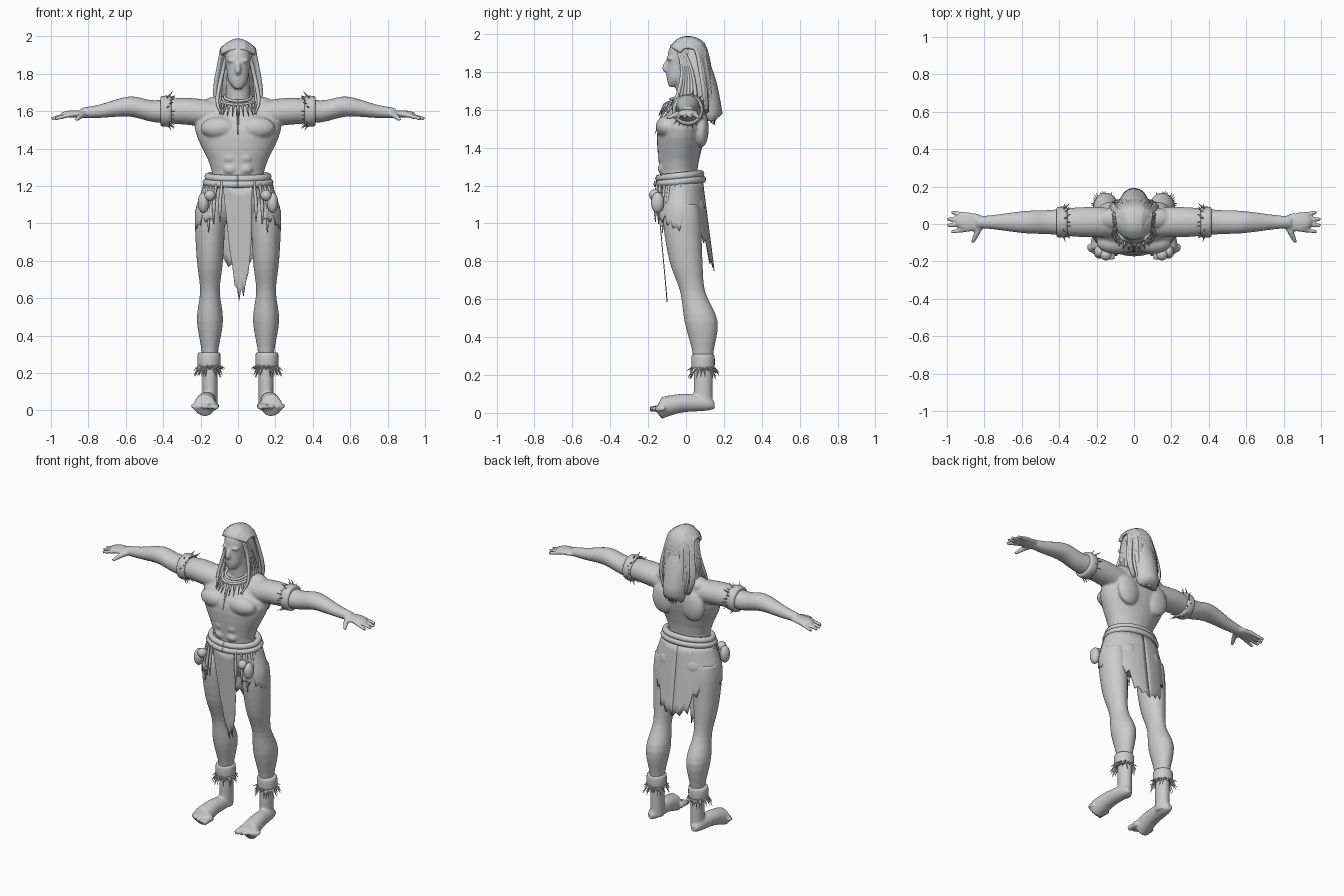
import bpy, bmesh, math, random
from math import sin, cos, pi
from mathutils import Vector, Matrix

random.seed(4)
if "Cube" in bpy.data.objects:
    bpy.data.objects.remove(bpy.data.objects["Cube"])

shade = (.6, .6, .6, 1)
grey = bpy.data.materials.new("plain_grey")
grey.use_nodes = True
grey.diffuse_color = shade
grey.node_tree.nodes["Principled BSDF"].inputs["Base Color"].default_value = shade

X, Y, Z = Matrix.Identity(3)


def smooth_path(stations, steps):
    """Catmull-Rom interpolation of stations of any width."""
    path, last = [], len(stations) - 1
    for i in range(last):
        before, start, end, after = (stations[min(max(i + k, 0), last)] for k in (-1, 0, 1, 2))
        for step in range(steps):
            t = step / steps
            path.append([b + t * (c - a) / 2 + t * t * (a - 2.5 * b + 2 * c - d / 2)
                         + t ** 3 * (3 * (b - c) + d - a) / 2
                         for a, b, c, d in zip(before, start, end, after)])
    return path + [list(stations[-1])]


def tube(bm, stations, ref, axis=None, flat=1, sides=16, steps=4):
    """Loft elliptical rings through stations (x, y, z, radius[, second radius])."""
    path = smooth_path(stations, steps)
    angles = [2 * pi * k / sides for k in range(sides)]
    rings = []
    for i, point in enumerate(path):
        ahead, behind = path[min(i + 1, len(path) - 1)], path[max(i - 1, 0)]
        tangent = axis or Vector(ahead[:3]) - Vector(behind[:3])
        u = ref.cross(tangent).normalized()
        v = tangent.cross(u).normalized()
        centre, wide, deep = Vector(point[:3]), point[3], point[-1] * flat
        rings.append([bm.verts.new(centre + u * wide * cos(a) + v * deep * sin(a)) for a in angles])
    for ring, following in zip(rings, rings[1:]):
        for k in range(sides):
            n = (k + 1) % sides
            bm.faces.new((ring[k], ring[n], following[n], following[k]))
    bm.faces.new(rings[0][::-1])
    bm.faces.new(rings[-1])


def ball(bm, centre, radii):
    shape = Matrix.Translation(centre) @ Matrix.Diagonal((*radii, 1))
    bmesh.ops.create_uvsphere(bm, u_segments=20, v_segments=12, radius=1, matrix=shape)


def spike(bm, root, tip, radius):
    direction = Vector(tip) - Vector(root)
    ref = X if abs(direction.x) < direction.length * .7 else Z
    tube(bm, [(*root, radius), (*tip, radius / 9)], ref, sides=4, steps=1)


def finish(name, bm, mirror=True, smooth=True):
    mesh = bpy.data.meshes.new(name)
    bm.to_mesh(mesh)
    bm.free()
    mesh.materials.append(grey)
    mesh.polygons.foreach_set("use_smooth", [smooth] * len(mesh.polygons))
    obj = bpy.data.objects.new(name, mesh)
    bpy.context.collection.objects.link(obj)
    if mirror:
        obj.modifiers.new("mirror", "MIRROR").use_mirror_merge = False
    return obj


# Torso, neck, head and nose
body = bmesh.new()
torso = [(-.02, 1, .06, .06), (-.02, 1.1, .16, .1), (-.04, 1.28, .14, .1),
         (-.02, 1.5, .23, .13), (.02, 1.62, .18, .09), (.03, 1.67, .07, .06)]
head = [(-.07, 1.72, .02, .02), (-.05, 1.76, .05, .05), (-.03, 1.82, .06, .07),
        (-.01, 1.92, .07, .08), (0, 1.98, .03, .04)]
neck = [(.03, 1.58, .07), (0, 1.8, .06)]
for profile in (torso, head, neck):
    tube(body, [(0, *station) for station in profile], Y, axis=Z, sides=32)
tube(body, [(0, -.09, 1.87, .01), (0, -.11, 1.82, .016), (0, -.1, 1.8, .01)], X)

# Lips, brow, chest, shoulder muscle, back and seat
for centre, radii in [((0, -.094, 1.775), (.02, .01, .01)), ((.03, -.08, 1.87), (.03, .02, .01)),
                      ((.1, -.1, 1.51), (.1, .06, .06)), ((.1, .03, 1.63), (.1, .06, .05)),
                      ((.11, .08, 1.5), (.08, .04, .1)), ((.08, .04, 1.08), (.08, .06, .08))]:
    ball(body, centre, radii)
for row in range(3):
    ball(body, (.04, -.12, 1.29 + row * .06), (.04, .03, .03))

# Arm, palm, fingers and thumb
arm = [(.1, 1.58, .08), (.28, 1.6, .08), (.45, 1.6, .065), (.58, 1.625, .06), (.74, 1.6, .04), (.84, 1.59, .03)]
tube(body, [(x, .01, z, r) for x, z, r in arm], Z, axis=X, flat=.9, sides=24)
ball(body, (.87, .01, 1.585), (.08, .05, .02))
for finger in range(4):
    spread = 1.5 - finger
    tube(body, [(.88, .01 + spread * .025, 1.585, .014),
                (1 - .01 * spread ** 2, .01 + spread * .035, 1.56, .01)], Z, sides=10)
tube(body, [(.82, 0, 1.585, .02), (.84, -.05, 1.575, .016), (.865, -.1, 1.555, .01)], Z, sides=10)

# Leg, foot and toes
leg = [(-.02, 1.1, .07), (-.02, 1, .08), (0, .8, .07), (.035, .64, .053),
       (.08, .48, .07), (.09, .3, .042), (.09, .15, .04), (.09, .03, .04)]
tube(body, [(.15, y, z, r) for y, z, r in leg], Y, axis=-Z, flat=1.25, sides=24)
tube(body, [(.16, .15, .04, .02, .03), (.16, .1, .05, .04), (.17, -.03, .05, .05),
            (.18, -.15, .02, .06, .02)], Z, axis=-Y)
for toe in range(5):
    x, radius = .12 + .03 * toe, .02 - .002 * toe
    tube(body, [(x, -.11, .025, radius), (x, -.19 + .003 * toe ** 2, .02, radius * .8)], Z, sides=10)

body_object = finish("body", body)
fuse = body_object.modifiers.new("fuse", "REMESH")
fuse.mode, fuse.voxel_size, fuse.use_smooth_shade = "VOXEL", .0075, True
relax = body_object.modifiers.new("relax", "SMOOTH")
relax.factor, relax.iterations = .5, 3

# Hair: an inner mass under long locks
hair = bmesh.new()
tube(hair, [(0, 0, 1.98, .03), (0, .03, 1.9, .07), (0, .07, 1.75, .09, .06),
            (0, .13, 1.54, .07, .02)], Y, axis=-Z)
finish("hair_mass", hair, mirror=False)

locks = bmesh.new()
for strand in range(18):
    side = (strand + .5) / 18
    sink, stray = .05 * side ** 2, random.uniform(-.012, .012)
    # Over the crown from the brow, then down the back
    crown = [(.08 * side + .005 * a * side, .01 - (.1 - sink) * cos(a), 1.88 + (.1 - sink) * sin(a), .011)
             for a in (.5, 1.2, 2, 2.8)]
    tube(locks, crown + [(.12 * side + stray, .14 - sink, 1.7, .011),
                         (.09 * side + stray, .15 - sink, 1.51 + sink + abs(stray) * 4, .005)],
         X, sides=7, steps=3)
for strand in range(6):
    back, stray = strand / 5, random.uniform(-.01, .01)
    # From the temple over the shoulder
    tube(locks, [(.06, -.04 + .03 * back, 1.91, .008), (.085, -.02 + .05 * back, 1.8, .011),
                 (.105 + stray, -.05 + .1 * back, 1.66, .01),
                 (.09 + .05 * back, -.1 + .12 * back, 1.58 + stray, .004)], X, sides=7)
finish("hair_locks", locks)


def cord(bm, y, z, width, depth, radius, sag):
    """Closed cord around an ellipse, lower at the front by sag."""
    angles = [2 * pi * k / 24 for k in range(25)]
    tube(bm, [(width * sin(a), y - depth * cos(a), z - sag * cos(a), radius) for a in angles],
         Z, sides=8, steps=2)


# Necklace with teeth and a pendant
necklace = bmesh.new()
for drop in (0, .02):
    cord(necklace, -.01, 1.675 - drop, .07 + drop, .07 + drop, .009, .02)
for tooth in range(-4, 5):
    a = tooth * .27
    x, y, z = .09 * sin(a), -.02 - .09 * cos(a), 1.65 - .02 * cos(a)
    spike(necklace, (x, y, z), (x * 1.25, y - .035, z - .06), .009)
spike(necklace, (0, -.11, 1.62), (0, -.165, 1.47), .009)
finish("necklace", necklace, mirror=False)

# Belt of wound cords
belt = bmesh.new()
for drop in (0, .03):
    cord(belt, -.033, 1.25 - drop, .16 + drop / 3, .11 + drop / 3, .02, .012)
finish("belt", belt, mirror=False)


def cloth(name, surface, hem, columns, mirror):
    """Ragged hanging panel; surface(u, drop) gives points, hem(u) its length."""
    bm, rows, grid = bmesh.new(), 8, []
    for column in range(columns + 1):
        u = column / columns
        length = hem(u) - (column % 2) * random.uniform(.01, .07)
        grid.append([bm.verts.new(surface(u, length * k / rows)) for k in range(rows + 1)])
    for left, right in zip(grid, grid[1:]):
        for k in range(rows):
            bm.faces.new((left[k], left[k + 1], right[k + 1], right[k]))
    panel = finish(name, bm, mirror)
    panel.modifiers.new("thickness", "SOLIDIFY").thickness = .005


def skirt_surface(u, drop):
    a = pi * (.2 + .8 * u)
    width, depth = .18 + .05 * min(1, drop / .15), .12 + .13 * drop
    return width * sin(a), -.03 - depth * cos(a), 1.22 - drop


def skirt_hem(u):
    return .27 + .2 * u if u > .8 else .2 + .17 * u


def front_surface(u, drop):
    return (u - .5) * (.155 - .04 * drop), -.158 + .09 * drop, 1.21 - drop


def front_hem(u):
    return .63 - 1.6 * (u - .6) ** 2


cloth("hip_cloth", skirt_surface, skirt_hem, columns=22, mirror=True)
cloth("front_cloth", front_surface, front_hem, columns=11, mirror=False)

# Pouches and feathers hung from the belt
trim = bmesh.new()
ball(trim, (.185, -.15, 1.11), (.03, .035, .055))
ball(trim, (.15, -.165, 1.15), (.03, .03, .03))
for feather in range(6):
    a, length = .5 + .2 * feather, random.uniform(.16, .28)
    x, y = .2 * sin(a), -.03 - .15 * cos(a)
    tube(trim, [(x * .9, y + .01, 1.22, .006), (x, y, 1.2 - length / 2, .01, .018),
                (x, y, 1.2 - length, .002)], X, sides=8)
finish("belt_trim", trim)

# Arm band and ankle cuff, each with a fringe of fur
ankle, upper_arm = Vector((.155, .09, .27)), Vector((.385, .01, 1.6))
bands, fur = bmesh.new(), bmesh.new()


def cuff(centre, axis, ref, radius, half):
    tube(bands, [(*(centre + axis * half * along), radius * size)
                 for along, size in ((-1, .7), (-.8, 1), (.8, 1), (1, .7))], ref, axis=axis, sides=24)


def fringe(centre, u, v, radius, lean, count):
    for i in range(count):
        a = 2 * pi * i / count
        out = (u * cos(a) + v * sin(a)) * radius
        tip = centre + out * random.uniform(1.1, 1.5) + lean * random.uniform(.2, 1)
        spike(fur, centre + out * .8, tip, .008)


cuff(ankle, Z, Y, .06, .04)
cuff(upper_arm, X, Z, .08, .03)
fringe(ankle - Z * .025, X, Y, .06, Z * -.07, count=44)
fringe(upper_arm, Y, Z, .075, X * -.05, count=24)
finish("arm_and_ankle_bands", bands)
finish("fur_fringe", fur, smooth=False)
